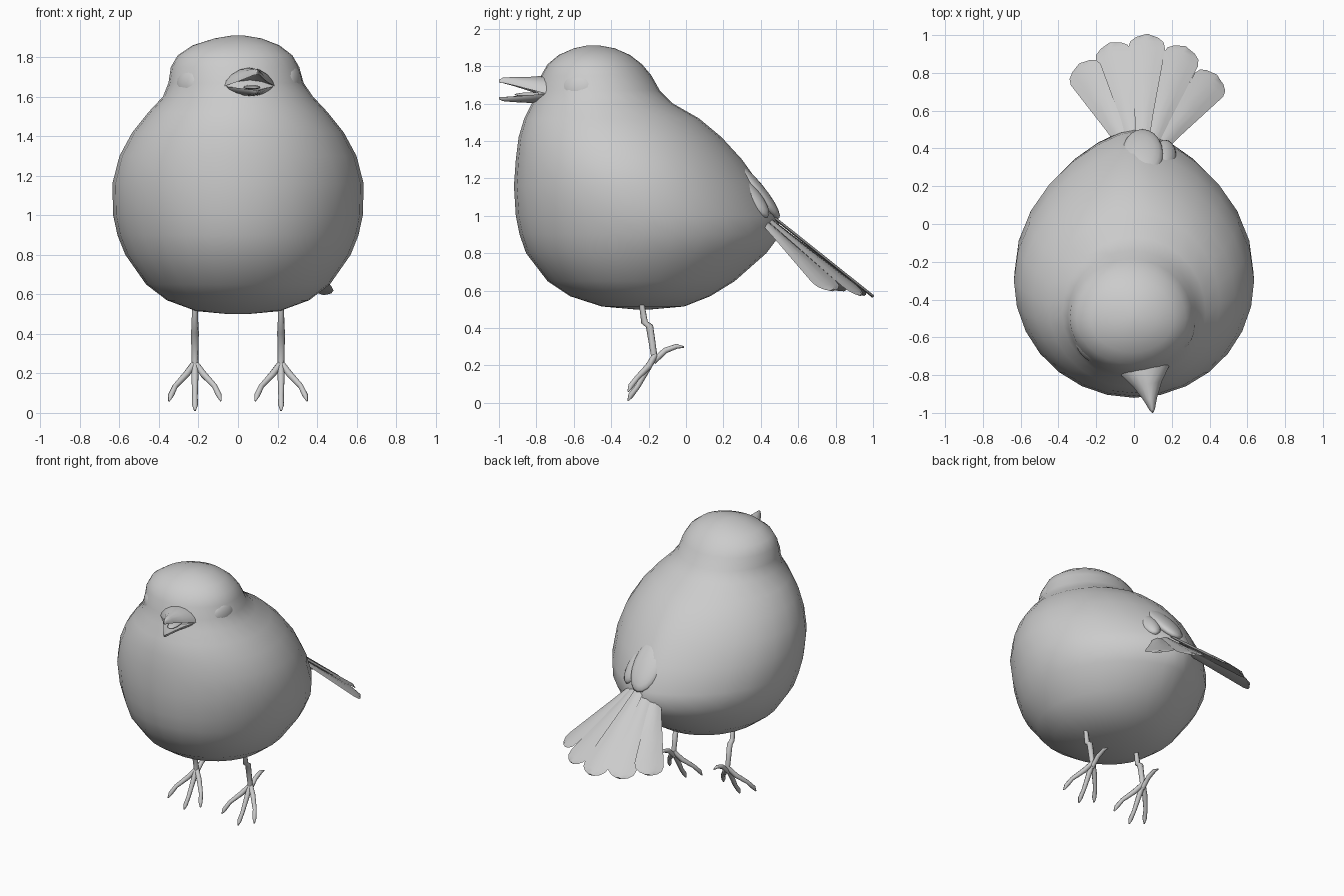
import bpy, bmesh, math
from mathutils import Vector, Matrix

if "Cube" in bpy.data.objects:
    bpy.data.objects.remove(bpy.data.objects["Cube"])


def finish(name, bm, angle=50):
    bmesh.ops.recalc_face_normals(bm, faces=bm.faces)
    me = bpy.data.meshes.new(name)
    bm.to_mesh(me)
    bm.free()
    ob = bpy.data.objects.new(name, me)
    bpy.context.collection.objects.link(ob)
    bpy.ops.object.select_all(action='DESELECT')
    bpy.context.view_layer.objects.active = ob
    ob.select_set(True)
    bpy.ops.object.shade_smooth_by_angle(angle=math.radians(angle))
    return ob


def loft(name, rings, angle=50):
    """Skin a list of equal-length closed rings and cap the ends."""
    bm = bmesh.new()
    vs = [[bm.verts.new(p) for p in r] for r in rings]
    n = len(rings[0])
    for a, b in zip(vs, vs[1:]):
        for i in range(n):
            j = (i + 1) % n
            bm.faces.new((a[i], a[j], b[j], b[i]))
    bm.faces.new(vs[0])
    bm.faces.new(vs[-1])
    return finish(name, bm, angle)


def ellipsoid(name, centre, radii, x_axis, z_hint, segs=20):
    """Ellipsoid whose local x follows x_axis and local z leans to z_hint."""
    x = Vector(x_axis).normalized()
    y = Vector(z_hint).cross(x).normalized()
    rot = Matrix((x, y, x.cross(y))).transposed().to_4x4()
    bm = bmesh.new()
    bmesh.ops.create_uvsphere(bm, u_segments=segs, v_segments=segs // 2, radius=1)
    bm.transform(Matrix.Translation(centre) @ rot @ Matrix.Diagonal((*radii, 1)))
    return finish(name, bm, 180)


def tube(name, pts, radii, n=8):
    """Tapered round tube along a short path."""
    pts = [Vector(p) for p in pts]
    rings = []
    for i, p in enumerate(pts):
        d = (pts[min(i + 1, len(pts) - 1)] - pts[max(i - 1, 0)]).normalized()
        u = d.cross(Vector((1, 0.13, 0.1))).normalized()
        v = d.cross(u)
        rings.append([p + radii[i] * (u * math.cos(k * math.tau / n) + v * math.sin(k * math.tau / n))
                      for k in range(n)])
    return loft(name, rings, 60)


# Body and head: z, front y, back y, half width, centre x, back pointedness
body = [
    (0.500, -0.28, -0.18, 0.05, 0, 1.0), (0.515, -0.45, -0.01, 0.21, 0, 1.0),
    (0.57, -0.62, 0.13, 0.36, 0, 1.0), (0.65, -0.74, 0.26, 0.465, 0, 1.1),
    (0.80, -0.855, 0.43, 0.57, 0, 1.25), (0.90, -0.89, 0.505, 0.61, 0, 1.4),
    (1.00, -0.91, 0.49, 0.632, 0, 1.4), (1.16, -0.92, 0.40, 0.636, 0, 1.35),
    (1.30, -0.91, 0.30, 0.60, 0, 1.25), (1.42, -0.895, 0.19, 0.535, 0, 1.15),
    (1.52, -0.865, 0.07, 0.455, 0, 1.05), (1.60, -0.825, -0.07, 0.38, 0, 1.0),
    (1.67, -0.80, -0.14, 0.342, -0.01, 1.0), (1.75, -0.775, -0.185, 0.325, -0.015, 1.0),
    (1.81, -0.74, -0.235, 0.29, -0.015, 1.0), (1.86, -0.68, -0.30, 0.22, -0.01, 1.0),
    (1.895, -0.60, -0.38, 0.12, 0, 1.0), (1.910, -0.53, -0.46, 0.03, 0, 1.0)]
rings = []
for z, yf, yb, hw, cx, p in body:
    c = yf + 0.47 * (yb - yf)
    ring = []
    for k in range(28):
        t = k * math.tau / 28
        s, co = math.sin(t), math.cos(t)
        if co > 0:
            s = math.copysign(abs(s) ** p, s)
        ring.append((cx + hw * s, c + co * ((yb - c) if co > 0 else (c - yf)), z))
    rings.append(ring)
loft("body", rings, 180)

# Eyes, following the slightly turned head
ellipsoid("left_eye", (-0.238, -0.655, 1.66), (0.055, 0.10, 0.09), (-0.76, -0.65, 0.05), (0, 0, 1))
ellipsoid("right_eye", (0.268, -0.57, 1.675), (0.05, 0.10, 0.09), (0.95, -0.3, 0.05), (0, 0, 1))


# Beak halves: sections of (distance along axis, half width, edge z, crown z)
def beak(name, sections):
    axis, side = Vector((0.18, -0.98, 0)), Vector((0.98, 0.18, 0))
    base = Vector((0.048, -0.72, 0))
    rings = []
    for d, w, ze, zc in sections:
        c = base + axis * d
        ring = []
        for k in range(9):
            a = k * math.pi / 8
            ring.append(c + side * (w * math.cos(a)) + Vector((0, 0, ze + (zc - ze) * math.sin(a) ** 1.3)))
        for f in (-0.5, 0, 0.5):
            ring.append(c + side * (w * f) + Vector((0, 0, ze + 0.3 * (zc - ze) * (1 - f * f))))
        rings.append(ring)
    loft(name, rings, 40)


beak("upper_beak", [(0, 0.135, 1.655, 1.735), (0.06, 0.128, 1.655, 1.747), (0.13, 0.078, 1.675, 1.742),
                    (0.21, 0.037, 1.697, 1.742), (0.265, 0.016, 1.71, 1.738), (0.285, 0.004, 1.712, 1.728)])
beak("lower_beak", [(0, 0.13, 1.655, 1.61), (0.06, 0.122, 1.652, 1.602), (0.13, 0.075, 1.645, 1.604),
                    (0.21, 0.036, 1.638, 1.608), (0.265, 0.016, 1.635, 1.613), (0.285, 0.004, 1.634, 1.622)])
ellipsoid("tongue", (0.07, -0.82, 1.648), (0.10, 0.04, 0.012), (0.18, -0.98, 0), (0, 0, 1), 12)

# Tail: fan of five drooping feathers
tips = [(-0.285, 0.845, 0.60), (-0.125, 0.955, 0.575), (0.07, 1.0, 0.565),
        (0.27, 0.935, 0.575), (0.435, 0.785, 0.60)]
outline = [(0, 0.03), (0.3, 0.05), (0.6, 0.075), (0.88, 0.098), (0.94, 0.088), (0.98, 0.058), (1.0, 0.02)]
for i, tip in enumerate(tips):
    k = i - 2
    root = Vector((0.045 + 0.04 * k, 0.41 - 0.01 * abs(k), 1.035 - 0.02 * abs(k)))
    axis = Vector(tip) - root
    normal = Vector((0.28 * k, 0.6, 0.78))
    side = axis.cross(normal).normalized()
    up = side.cross(axis).normalized()
    rings = []
    for f, w in outline:
        c = root + axis * f
        rings.append([c - side * w, c - side * w * 0.5 + up * 0.007, c + up * 0.011, c + side * w * 0.5 + up * 0.007,
                      c + side * w, c - up * 0.005])
    loft(f"tail_feather_{i + 1}", rings, 40)

# Feather lobes covering the tail root
ellipsoid("tail_cover_middle", (0.045, 0.37, 1.14), (0.20, 0.11, 0.045), (0, 0.64, -0.77), (0, 0.77, 0.64))
for sx, nm in ((-1, "left"), (1, "right")):
    ellipsoid(f"tail_cover_{nm}", (0.045 + sx * 0.115, 0.35, 1.10), (0.14, 0.065, 0.045),
              (sx * 0.12, 0.6, -0.75), (sx * 0.45, 0.77, 0.6))

# Legs and feet
for sx, nm in ((-1, "left"), (1, "right")):
    x = 0.218 * sx
    tube(f"{nm}_leg", [(x, -0.24, 0.55), (x, -0.222, 0.43), (x, -0.195, 0.41), (x, -0.17, 0.25), (x, -0.172, 0.22)],
         [0.014, 0.018, 0.02, 0.017, 0.018])
    for toe, dx, low in (("inner", -0.125, 0.05), ("middle", 0, 0.0), ("outer", 0.125, 0.05)):
        tube(f"{nm}_{toe}_toe",
             [(x, -0.165, 0.255), (x + dx * 0.35, -0.20, 0.195), (x + dx * 0.8, -0.26, 0.085 + low),
              (x + dx * 0.97, -0.295, 0.04 + low), (x + dx * 1.05, -0.31, 0.01 + low)],
             [0.016, 0.018, 0.014, 0.015, 0.004])
    tube(f"{nm}_back_toe", [(x, -0.175, 0.22), (x, -0.11, 0.28), (x, -0.05, 0.302), (x, -0.01, 0.298)],
         [0.016, 0.016, 0.013, 0.004])
